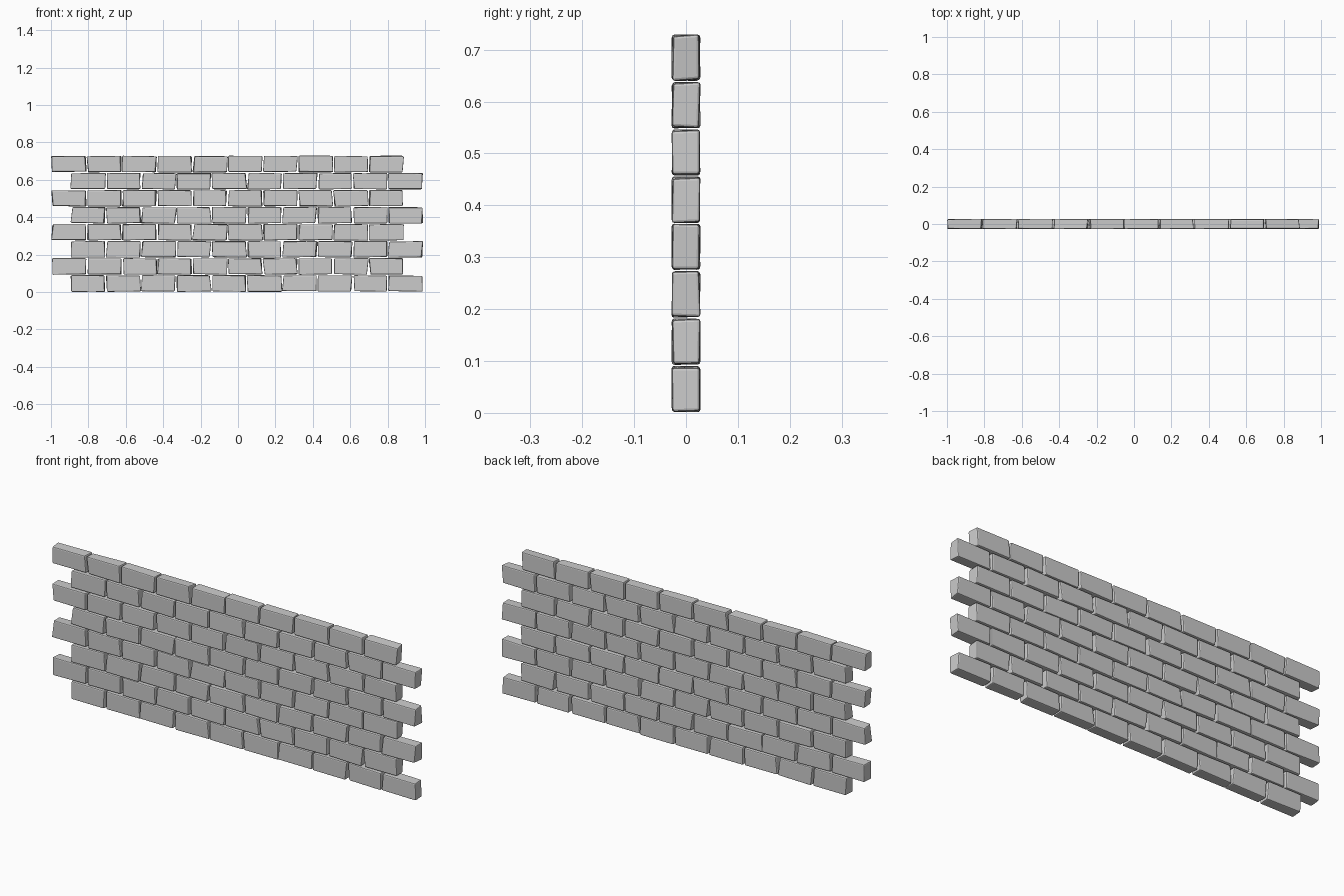
import bpy, bmesh, random
from mathutils import Vector

if "Cube" in bpy.data.objects:
    bpy.data.objects.remove(bpy.data.objects["Cube"])

random.seed(7)
ROWS, PER_ROW = 8, 10
PITCH_X, PITCH_Z, HALF_Y = 0.1885, 0.0912, 0.028


def add_brick(bm, x0, x1, z0, z1):
    # roughly cut block: corners pulled in at random
    c = Vector(((x0 + x1) / 2, 0, (z0 + z1) / 2))
    h = Vector(((x1 - x0) / 2, HALF_Y, (z1 - z0) / 2))
    tilt = random.uniform(-0.003, 0.003)
    for v in bmesh.ops.create_cube(bm, size=2)["verts"]:
        s = v.co.copy()
        pull = Vector((random.uniform(0, 0.010), random.uniform(0, 0.0035),
                       random.uniform(0, 0.005)))
        v.co = Vector([c[i] + s[i] * (h[i] - pull[i]) for i in range(3)])
        v.co.x += tilt * s.z


# staggered courses, alternate ones shifted half a brick
for row in range(ROWS):
    left = -0.895 if row % 2 == 0 else -0.998
    bm = bmesh.new()
    for i in range(PER_ROW):
        x = left + i * PITCH_X
        add_brick(bm, x, x + PITCH_X, row * PITCH_Z + 0.001, (row + 1) * PITCH_Z)
    mesh = bpy.data.meshes.new(f"brick_course_{row + 1}")
    bm.to_mesh(mesh)
    bm.free()
    obj = bpy.data.objects.new(mesh.name, mesh)
    bpy.context.collection.objects.link(obj)
    # worn edges
    bevel = obj.modifiers.new("worn_edges", "BEVEL")
    bevel.width = 0.005
    bevel.segments = 2
    bevel.limit_method = 'NONE'
